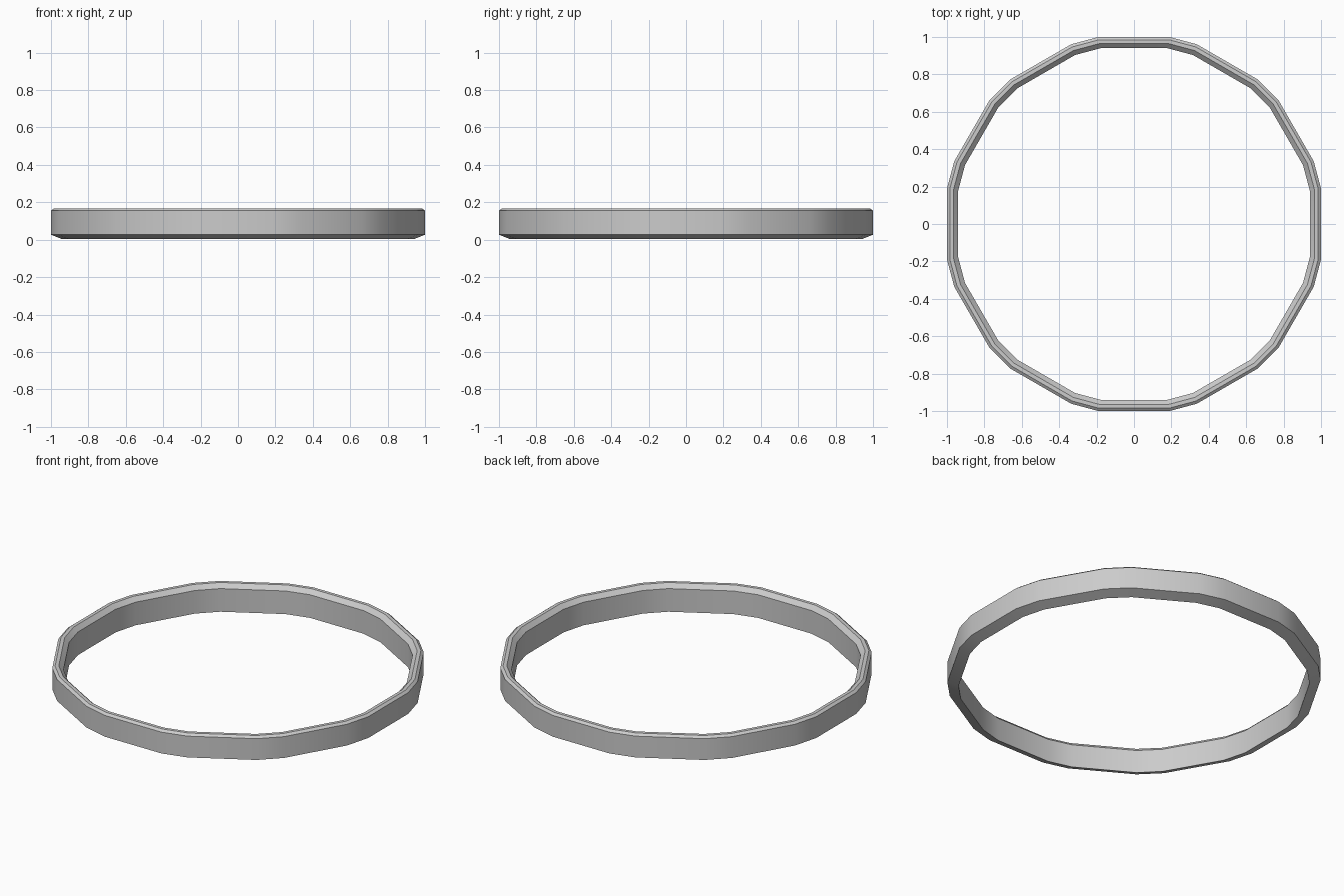
import bpy, bmesh, math

if "Cube" in bpy.data.objects:
    bpy.data.objects.remove(bpy.data.objects["Cube"])

# Ring cross-section: (distance of the long flats from the axis, height)
profile = [(0.94, 0.003), (1.0, 0.027), (1.0, 0.155),
           (0.985, 0.167), (0.965, 0.167), (0.94, 0.142)]

# Twelve long flats joined by twelve short corner flats
HALF = math.radians(10.75)
angles = [math.radians(30 * k) + s * HALF for k in range(12) for s in (-1, 1)]

bm = bmesh.new()
rings = []
for a in angles:
    rings.append([bm.verts.new((r / math.cos(HALF) * math.cos(a),
                                r / math.cos(HALF) * math.sin(a), z))
                  for r, z in profile])

# Skin the cross-sections into a closed band
n, m = len(rings), len(profile)
for i in range(n):
    p, q = rings[i], rings[(i + 1) % n]
    for j in range(m):
        k = (j + 1) % m
        bm.faces.new((p[j], q[j], q[k], p[k]))
bmesh.ops.recalc_face_normals(bm, faces=bm.faces)

mesh = bpy.data.meshes.new("ring_band")
bm.to_mesh(mesh)
bm.free()
ring = bpy.data.objects.new("ring_band", mesh)
bpy.context.collection.objects.link(ring)

# Smooth around the band, crisp at the rims
bpy.context.view_layer.objects.active = ring
ring.select_set(True)
bpy.ops.object.shade_smooth_by_angle(angle=math.radians(30))
